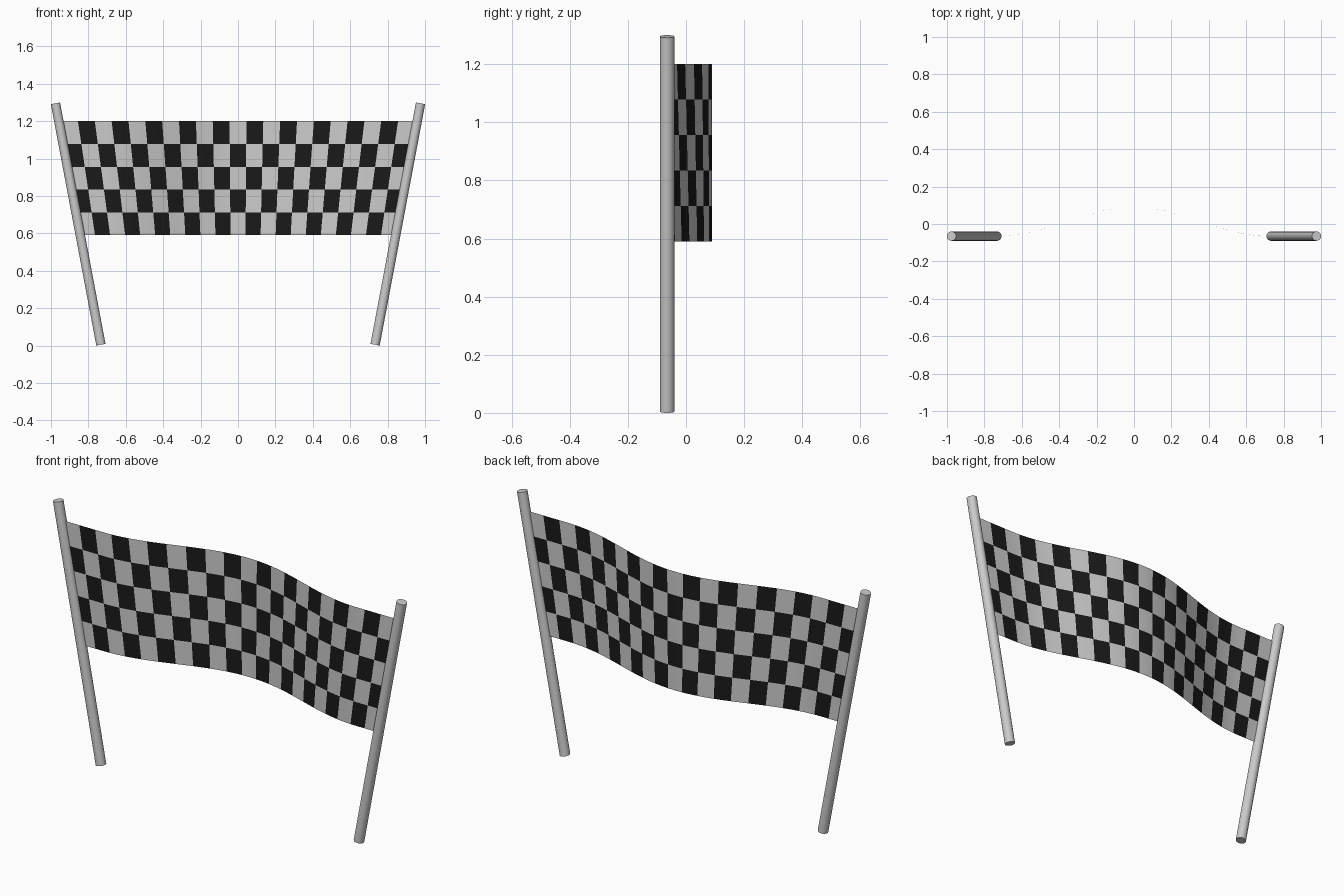
import bpy, bmesh, math
from mathutils import Vector

if "Cube" in bpy.data.objects:
    bpy.data.objects.remove(bpy.data.objects["Cube"])

POLE_Y = -0.065


def material(name, value):
    m = bpy.data.materials.new(name)
    m.diffuse_color = (value, value, value, 1)
    m.use_nodes = True
    m.node_tree.nodes["Principled BSDF"].inputs["Base Color"].default_value = m.diffuse_color
    return m


def pole(name, side):
    # Round post leaning outwards
    a = Vector((side * 0.733, POLE_Y, 0.0046))
    b = Vector((side * 0.976, POLE_Y, 1.2954))
    bpy.ops.mesh.primitive_cylinder_add(
        vertices=24, radius=0.025, depth=(b - a).length, location=(a + b) / 2,
        rotation=(b - a).to_track_quat('Z', 'Y').to_euler())
    bpy.context.object.name = name
    bpy.ops.object.shade_smooth_by_angle(angle=math.radians(40))


pole("left_pole", -1)
pole("right_pole", 1)

# Waving banner: bulges backwards in the middle, flat near the poles
COLS, ROWS, SUB = 21, 5, 3
TOP, BOTTOM = 1.20, 0.59


def wave(x):
    t = min(abs(x) / 0.72, 1.0)
    return 0.0125 + 0.0775 * math.cos(math.pi * t)


bm = bmesh.new()
grid = []
for j in range(ROWS + 1):
    f = j / ROWS
    z = TOP + (BOTTOM - TOP) * f
    half = 0.946 + (0.845 - 0.946) * f
    row = []
    for i in range(COLS * SUB + 1):
        x = half * (2 * i / (COLS * SUB) - 1)
        row.append(bm.verts.new((x, wave(x), z)))
    grid.append(row)

# Chequered squares
for j in range(ROWS):
    for i in range(COLS * SUB):
        face = bm.faces.new((grid[j + 1][i], grid[j + 1][i + 1],
                             grid[j][i + 1], grid[j][i]))
        face.material_index = (i // SUB + j) % 2
        face.smooth = True

mesh = bpy.data.meshes.new("chequered_banner")
bm.to_mesh(mesh)
bm.free()
mesh.materials.append(material("light_cloth", 0.8))
mesh.materials.append(material("black_cloth", 0.01))
banner = bpy.data.objects.new("chequered_banner", mesh)
bpy.context.collection.objects.link(banner)
